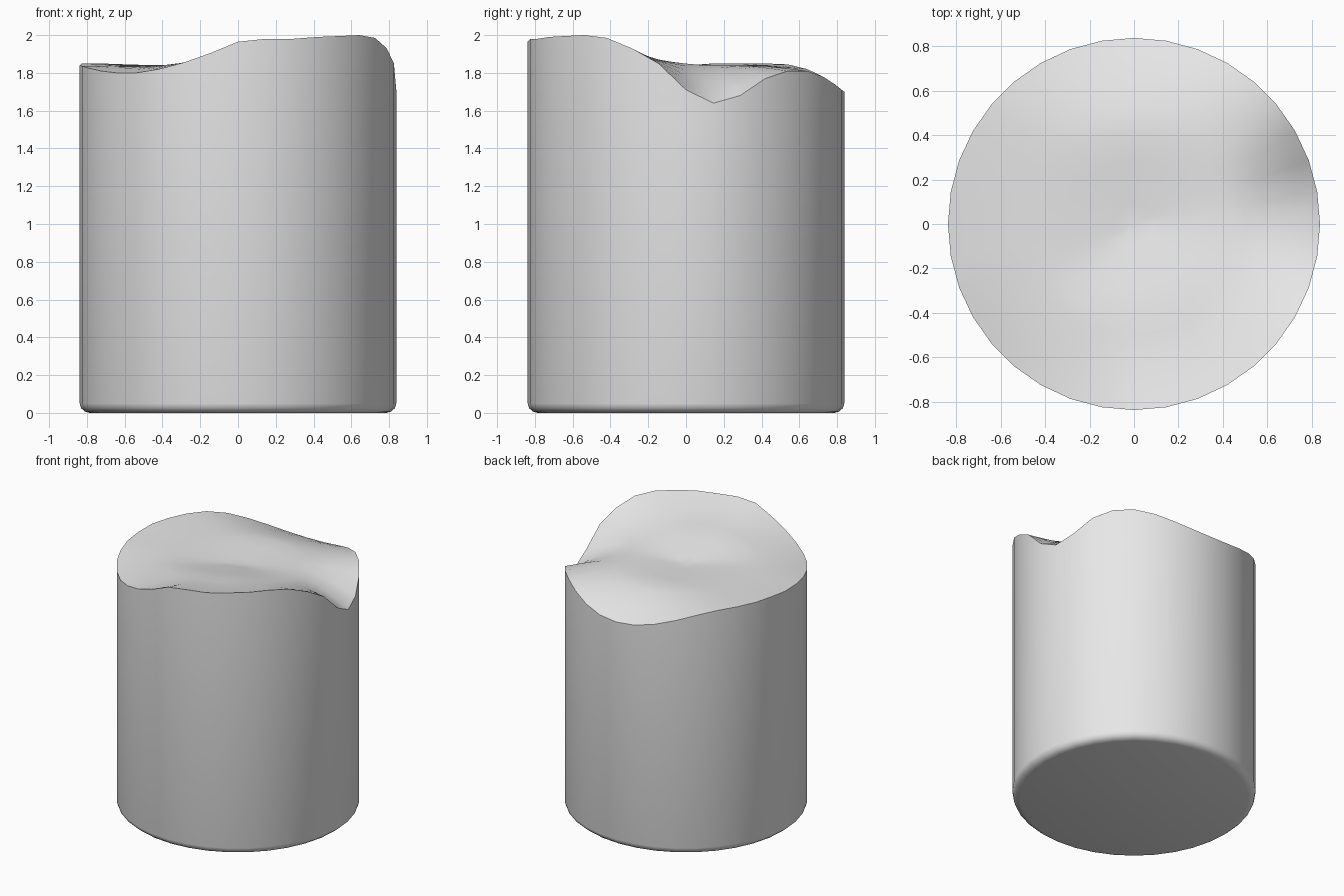
import bpy
import bmesh
from math import cos, sin, radians

if "Cube" in bpy.data.objects:
    bpy.data.objects.remove(bpy.data.objects["Cube"], do_unlink=True)

SIDES = 36
RADIUS = 0.838
CENTRE_Z = 1.82

# Height of the wavy rim, one value every ten degrees from +x
RIM = [1.71, 1.64, 1.68, 1.77, 1.81, 1.81, 1.78, 1.74, 1.71,
       1.70, 1.71, 1.74, 1.78, 1.82, 1.845, 1.85, 1.85, 1.85,
       1.84, 1.835, 1.825, 1.81, 1.80, 1.80, 1.82, 1.855, 1.905,
       1.965, 1.98, 1.98, 1.99, 1.995, 2.0, 1.985, 1.93, 1.85]

# Rounded foot profile: radius, height
FOOT = [(0.785, 0), (0.81, 0.007), (0.831, 0.025), (RADIUS, 0.05)]


def top_height(i, f):
    """Height of the melted top at side i and radius fraction f."""
    bump = max(0, cos(radians(i * 10 - 292))) ** 2
    middle = 1.84 + 0.065 * bump
    if f < 0.5:
        return CENTRE_Z + (middle - CENTRE_Z) * (f / 0.5)
    t = ((f - 0.5) / 0.5) ** 1.5
    return middle + (RIM[i] - middle) * t


def ring(bm, radius, height):
    return [bm.verts.new((radius * cos(radians(i * 10)),
                          radius * sin(radians(i * 10)), height(i)))
            for i in range(SIDES)]


def bridge(bm, low, high):
    for i in range(SIDES):
        j = (i + 1) % SIDES
        bm.faces.new((low[i], low[j], high[j], high[i]))


bm = bmesh.new()

# Foot, straight wall, then rings running in across the top
rings = [ring(bm, r, lambda i, z=z: z) for r, z in FOOT]
for f in (1, 0.95, 0.88, 0.8, 0.7, 0.6, 0.5, 0.35, 0.2, 0.1):
    rings.append(ring(bm, RADIUS * f, lambda i, f=f: top_height(i, f)))
for low, high in zip(rings, rings[1:]):
    bridge(bm, low, high)

# Flat base and the centre of the top
bm.faces.new(rings[0][::-1])
centre = bm.verts.new((0, 0, CENTRE_Z))
for i in range(SIDES):
    bm.faces.new((rings[-1][i], rings[-1][(i + 1) % SIDES], centre))

mesh = bpy.data.meshes.new("pillar_body")
bm.to_mesh(mesh)
bm.free()
body = bpy.data.objects.new("pillar_body", mesh)
bpy.context.collection.objects.link(body)

# Plain pale grey
grey = bpy.data.materials.new("pale_grey")
grey.use_nodes = True
colour = (0.8, 0.8, 0.8, 1)
grey.diffuse_color = colour
grey.node_tree.nodes["Principled BSDF"].inputs["Base Color"].default_value = colour
mesh.materials.append(grey)

bpy.context.view_layer.objects.active = body
body.select_set(True)
bpy.ops.object.shade_smooth_by_angle(angle=radians(35))
